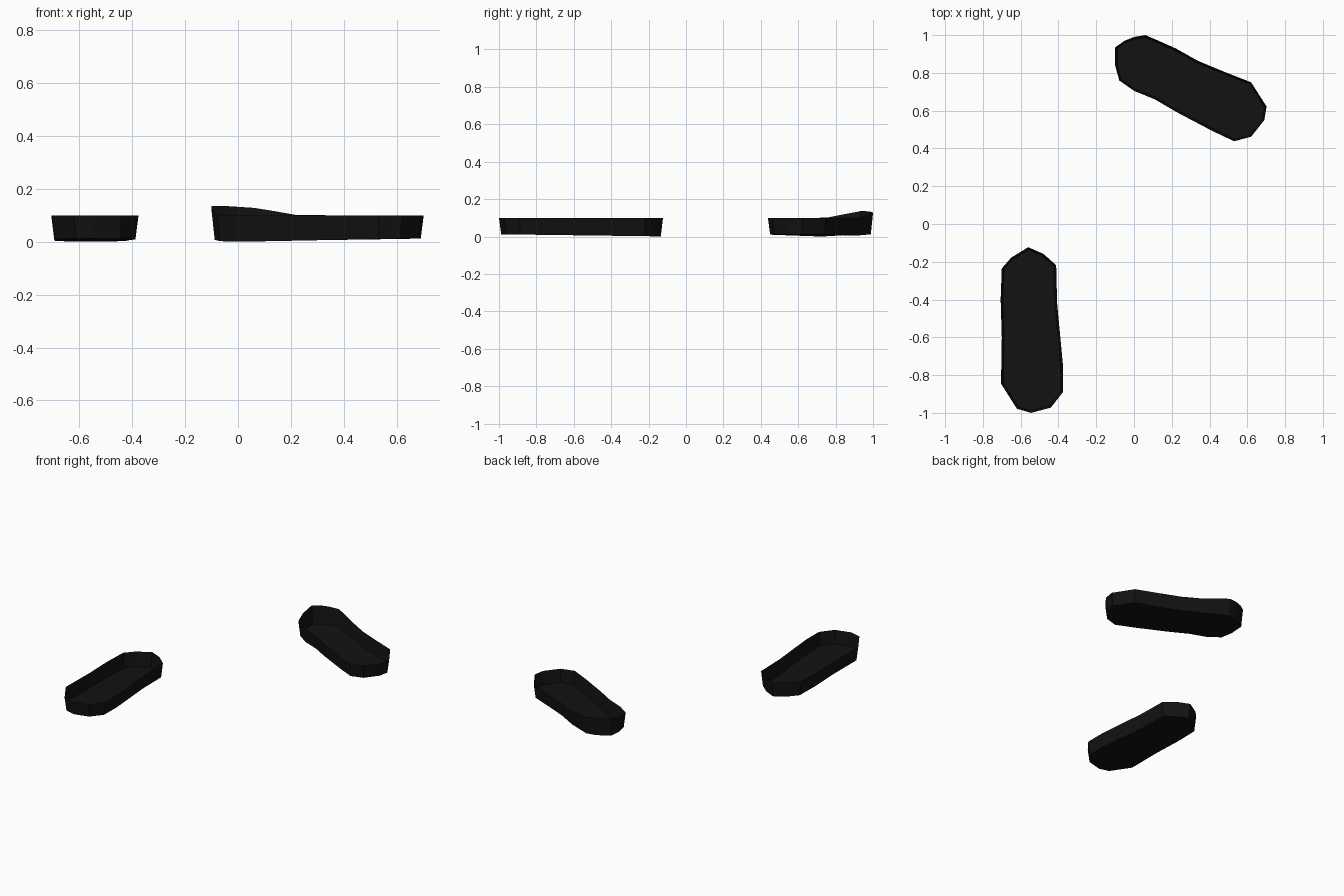
import bpy, bmesh
from mathutils import Vector

if "Cube" in bpy.data.objects:
    bpy.data.objects.remove(bpy.data.objects["Cube"])

black = bpy.data.materials.new("black")
black.diffuse_color = (0.006, 0.006, 0.006, 1)
black.use_nodes = True
black.node_tree.nodes["Principled BSDF"].inputs["Base Color"].default_value = black.diffuse_color


def open_tray(name, outline, heel, tilt=0.012, inset=0.012):
    """Thin open shell: flat sole and flared side walls following an outline."""
    bm = bmesh.new()
    pts = [Vector((p[0], p[1], p[2] if len(p) > 2 else 0.1)) for p in outline]
    n = len(pts)
    heel = Vector((heel[0], heel[1], 0))
    flat = [Vector((p.x, p.y, 0)) for p in pts]
    reach = max((p - heel).length for p in flat)
    top, low = [], []
    for i, p in enumerate(pts):
        # inward normal of the clockwise outline
        d = (flat[(i + 1) % n] - flat[i - 1]).normalized()
        q = flat[i] + Vector((d.y, -d.x, 0)) * inset
        # sole rises slightly to the toe and follows the raised rim
        q.z = tilt * (flat[i] - heel).length / reach + 0.25 * (p.z - 0.1)
        top.append(bm.verts.new(p))
        low.append(bm.verts.new(q))
    for i in range(n):
        j = (i + 1) % n
        bm.faces.new((low[i], top[i], top[j], low[j]))
    bm.faces.new(low)
    bmesh.ops.recalc_face_normals(bm, faces=bm.faces)
    mesh = bpy.data.meshes.new(name)
    bm.to_mesh(mesh)
    bm.free()
    mesh.materials.append(black)
    obj = bpy.data.objects.new(name, mesh)
    bpy.context.collection.objects.link(obj)


# left sole, lying along y (clockwise from the heel)
open_tray("left_sole", [
    (-0.56, -0.123), (-0.48, -0.158), (-0.412, -0.218), (-0.407, -0.42),
    (-0.39, -0.60), (-0.376, -0.75), (-0.376, -0.89), (-0.44, -0.972),
    (-0.545, -1.0), (-0.62, -0.978), (-0.704, -0.845), (-0.70, -0.60),
    (-0.706, -0.40), (-0.70, -0.235), (-0.65, -0.178)], (-0.56, -0.123))

# right sole, turned outward, rim raised around the heel
open_tray("right_sole", [
    (-0.10, 0.935, 0.136), (-0.05, 0.97, 0.135), (0.0, 0.99, 0.132),
    (0.06, 1.0, 0.128), (0.13, 0.97, 0.117), (0.22, 0.93, 0.101),
    (0.34, 0.863), (0.48, 0.805), (0.62, 0.75), (0.702, 0.622),
    (0.69, 0.55), (0.62, 0.462), (0.53, 0.438), (0.41, 0.495),
    (0.23, 0.59), (0.11, 0.66), (0.0, 0.705), (-0.078, 0.76, 0.102),
    (-0.10, 0.84, 0.118)], (0.0, 0.705))
